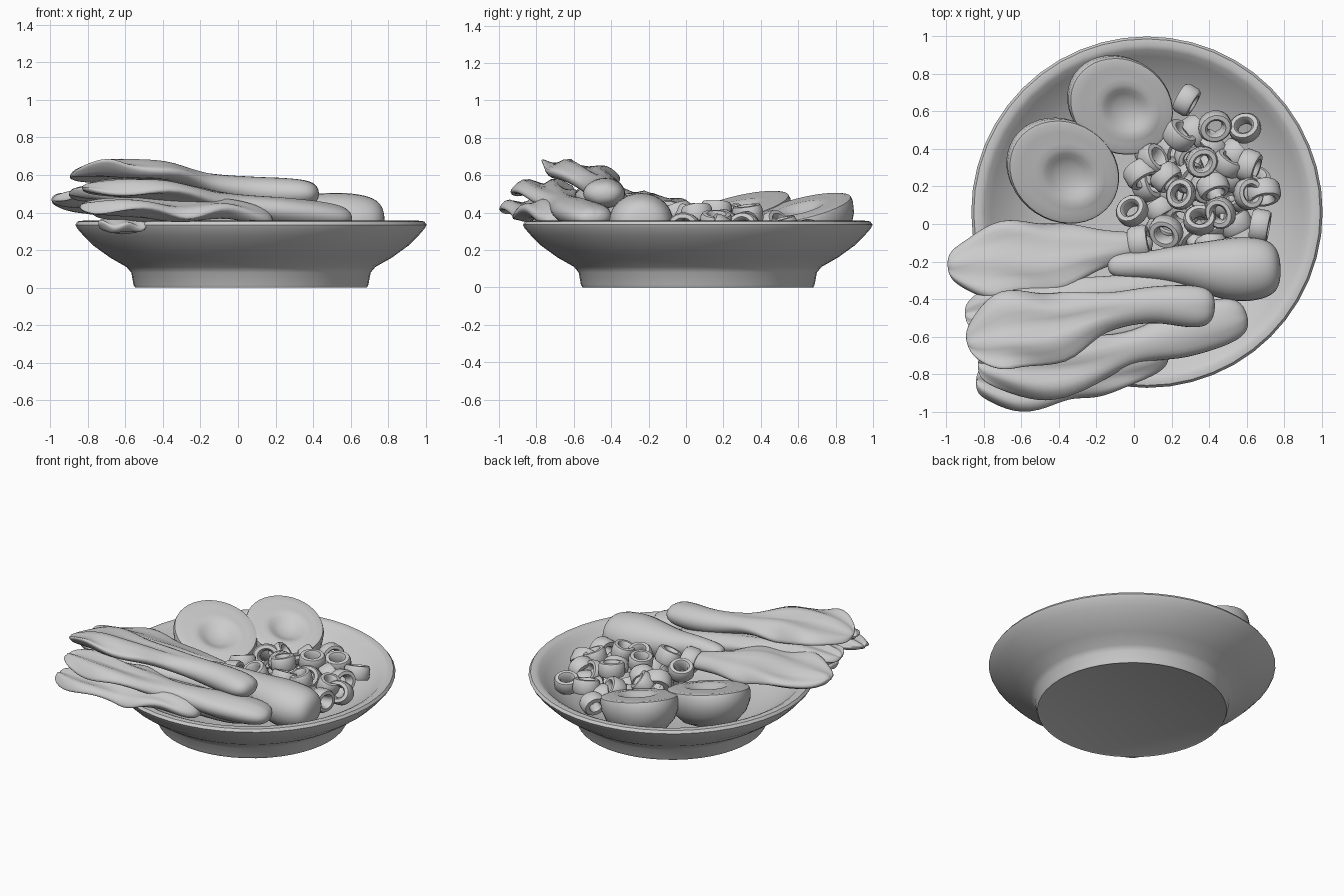
import bpy, bmesh, math, random
from mathutils import Vector, Matrix, Euler

random.seed(4)
cube = bpy.data.objects.get("Cube")
if cube:
    bpy.data.objects.remove(cube, do_unlink=True)

grey = bpy.data.materials.new("plain grey")
grey.use_nodes = True
grey.diffuse_color = (0.6, 0.6, 0.6, 1)
grey.node_tree.nodes["Principled BSDF"].inputs["Base Color"].default_value = (0.6, 0.6, 0.6, 1)


def finish(name, bm, matrix=None, angle=40):
    bmesh.ops.recalc_face_normals(bm, faces=bm.faces)
    mesh = bpy.data.meshes.new(name)
    bm.to_mesh(mesh)
    bm.free()
    mesh.materials.append(grey)
    ob = bpy.data.objects.new(name, mesh)
    bpy.context.collection.objects.link(ob)
    if matrix:
        ob.matrix_world = matrix
    bpy.ops.object.select_all(action='DESELECT')
    bpy.context.view_layer.objects.active = ob
    ob.select_set(True)
    bpy.ops.object.shade_smooth_by_angle(angle=math.radians(angle))
    return ob


def lathe(name, profile, steps, matrix, closed=False):
    """Spin an (r, z) profile about z."""
    bm = bmesh.new()
    verts = [bm.verts.new((r, 0, z)) for r, z in profile]
    pairs = list(zip(verts, verts[1:]))
    if closed:
        pairs.append((verts[-1], verts[0]))
    edges = [bm.edges.new(p) for p in pairs]
    bmesh.ops.spin(bm, geom=verts + edges, cent=(0, 0, 0), axis=(0, 0, 1),
                   angle=math.tau, steps=steps, use_merge=False)
    bmesh.ops.remove_doubles(bm, verts=bm.verts, dist=0.0005)
    return finish(name, bm, matrix)


def spline(stations, t):
    """Smooth interpolation through a list of stations."""
    f = t * (len(stations) - 1)
    i = min(int(f), len(stations) - 2)
    u = f - i
    a, b, c, d = (stations[max(0, min(len(stations) - 1, i + k))] for k in (-1, 0, 1, 2))
    return [0.5 * (2*q + (r - p)*u + (2*p - 5*q + 4*r - s)*u*u + (3*q - p - 3*r + s)*u**3)
            for p, q, r, s in zip(a, b, c, d)]


def leaf(name, stations, phase, ripple=0.022, rows=44, sides=28):
    """Loft from the leaf tip to the stem bulb; a station is x, y, z, half width, half height, roll."""
    bm = bmesh.new()
    rings = []
    for i in range(rows):
        t = 0.5 - 0.5 * math.cos(math.pi * (i + 0.3) / (rows - 0.4))
        x, y, z, w, h, roll = spline(stations, t)
        p = Vector(spline(stations, min(1, t + 0.01))[:2]) - Vector(spline(stations, max(0, t - 0.01))[:2])
        side = Vector((-p.y, p.x, 0)).normalized()
        across = side * math.cos(roll) + Vector((0, 0, math.sin(roll)))
        taper = math.sqrt(max(0, 1 - abs(2 * t - 1) ** 7))
        thin = max(0, min(1, (w / h - 1.3) / 2))
        ring = []
        for k in range(sides):
            a = math.tau * k / sides
            u = math.cos(a)
            width = w * taper * (1 + 0.08 * thin * math.sin(17 * t + phase + 2 * u))
            wave = ripple * thin * (u * u * math.sin(15 * t + phase + 2.5 * u)
                                    + 0.5 * math.sin(7 * u + 4 * t + phase))
            crease = -0.25 * thin * h * math.exp(-(u * 6) ** 2) * max(0, math.sin(a))
            co = Vector((x, y, z)) + across * u * width
            co.z += h * taper * math.sin(a) + wave * taper + crease
            ring.append(bm.verts.new(co))
        rings.append(ring)
    for r0, r1 in zip(rings, rings[1:]):
        for k in range(sides):
            n = (k + 1) % sides
            bm.faces.new((r0[k], r0[n], r1[n], r1[k]))
    bm.faces.new(rings[0])
    bm.faces.new(rings[-1])
    return finish(name, bm, angle=65)


# Footed bowl
lathe("bowl", [(0, 0.005), (0.605, 0.005), (0.617, 0), (0.625, 0.015), (0.637, 0.08), (0.662, 0.11),
               (0.75, 0.16), (0.84, 0.225), (0.89, 0.275), (0.925, 0.315), (0.935, 0.335),
               (0.922, 0.353), (0.89, 0.357), (0.865, 0.345), (0.83, 0.312), (0.76, 0.255),
               (0.66, 0.19), (0.54, 0.14), (0.4, 0.115), (0, 0.1)],
      48, Matrix.Translation((0.069, 0.063, 0)))

# Halved eggs with an off-centre yolk hollow
egg = [(0, -0.04), (0.05, -0.036), (0.085, -0.02), (0.11, -0.005), (0.135, 0.004), (0.165, 0.002),
       (0.20, 0.0), (0.238, 0.0), (0.255, -0.006), (0.262, -0.03), (0.257, -0.09),
       (0.228, -0.16), (0.17, -0.22), (0.08, -0.255), (0, -0.265)]
up = Vector((0, 0, 1))
for name, loc, size in (("back_egg", (-0.065, 0.625, 0.43), 1.03), ("side_egg", (-0.37, 0.275, 0.435), 1.1)):
    tilt = up.rotation_difference(Vector((0.2, -0.19, 0.95))).to_matrix().to_4x4()
    half = lathe(name, egg, 40, Matrix.Translation(loc) @ tilt @ Matrix.Rotation(-0.6, 4, 'Z')
                 @ Matrix.Diagonal((1.11 * size, 0.93 * size, 1, 1)))
    for v in half.data.vertices:
        if v.co.xy.length < 0.17 and v.co.z > -0.06:
            v.co.x += 0.03

# Chopped onion rings: x, y, z, tilt, heading
tube = [(0.046, -0.048), (0.078, -0.048), (0.09, -0.03), (0.09, 0.03),
        (0.08, 0.048), (0.056, 0.05), (0.044, 0.035), (0.04, -0.03)]
rings = [(.28, .66, .29, 80, 60), (.43, .52, .32, 15, 20), (.59, .51, .30, 20, 200), (.24, .47, .33, 60, 140),
         (.36, .33, .39, 10, 40), (.10, .34, .36, 50, 120), (.04, .27, .36, 65, 30), (.25, .16, .41, 12, 250),
         (.61, .31, .32, 75, 70), (.61, .16, .35, 20, 100), (.69, .17, .31, 60, 10), (.46, .06, .39, 15, 300),
         (.35, .02, .38, 25, 180), (.17, -.04, .39, 25, 330), (-.01, .07, .38, 25, 220), (.67, -.01, .32, 85, 80),
         (.03, -.10, .38, 80, 100), (.17, .25, .36, 70, 45), (.50, .32, .33, 65, 150), (.42, .20, .34, 60, 20)]
for i in range(24):
    a, r = i * 2.4, 0.32 * math.sqrt((i + 0.5) / 24)
    rings.append((0.34 + r * math.cos(a), 0.2 + r * math.sin(a), 0.25 + 0.05 * r,
                  random.uniform(10, 90), random.uniform(0, 360)))
for i, (x, y, z, tilt, head) in enumerate(rings):
    turn = Euler((math.radians(tilt), 0, math.radians(head))).to_matrix().to_4x4()
    size = random.uniform(0.92, 1.05)
    lathe(f"onion_ring_{i + 1}", tube, 18, Matrix.Translation((x, y, z)) @ turn
          @ Matrix.Diagonal((size, size * 0.88, size, 1)), closed=True)

# Leafy greens, from tip to stem
leaf("rear_leaf", [(-.99, -.24, .47, .11, .04, -.1), (-.75, -.20, .46, .19, .05, -.18),
                   (-.45, -.17, .44, .19, .06, -.2), (-.15, -.13, .40, .10, .06, -.15),
                   (.10, -.10, .37, .06, .05, 0)], 0.5)
leaf("rear_stem", [(-.14, -.22, .43, .07, .05, 0), (.06, -.22, .42, .075, .07, 0), (.26, -.22, .39, .11, .10, 0),
                   (.54, -.24, .355, .17, .15, 0), (.78, -.23, .35, .165, .14, 0)], 1.0)
leaf("top_leaf", [(-.89, -.63, .60, .12, .03, -.15), (-.68, -.58, .62, .21, .05, -.2),
                  (-.42, -.54, .60, .19, .055, -.15), (-.15, -.47, .55, .105, .06, 0),
                  (.12, -.43, .51, .10, .08, 0), (.43, -.45, .50, .15, .095, 0)], 2.4)
leaf("under_leaf", [(-.90, -.48, .50, .10, .03, -.1), (-.65, -.46, .50, .14, .05, -.1), (-.3, -.42, .46, .13, .06, 0),
                    (.05, -.36, .41, .10, .07, 0), (.4, -.36, .33, .12, .09, 0)], 3.3)
leaf("middle_leaf", [(-.83, -.74, .53, .12, .03, 0), (-.58, -.76, .53, .17, .045, 0),
                     (-.3, -.74, .50, .15, .05, 0), (-.02, -.66, .44, .09, .06, 0),
                     (.27, -.58, .40, .13, .08, 0), (.60, -.48, .37, .15, .085, 0)], 4.6)
leaf("front_leaf", [(-.84, -.83, .43, .11, .03, 0), (-.6, -.85, .43, .14, .04, .1), (-.32, -.78, .42, .16, .05, .2),
                    (-.05, -.74, .425, .13, .05, .2), (.18, -.68, .36, .09, .06, .1)], 5.5)
leaf("lower_stem", [(-.78, -.62, .41, .14, .04, 0), (-.4, -.58, .40, .16, .07, 0), (0, -.52, .35, .13, .08, 0),
                    (.42, -.45, .32, .13, .09, 0)], 0.2)
leaf("drooping_leaf", [(-.74, -.62, .34, .06, .03, 0), (-.62, -.64, .325, .09, .035, 0),
                       (-.5, -.6, .34, .08, .03, 0)], 1.5)
